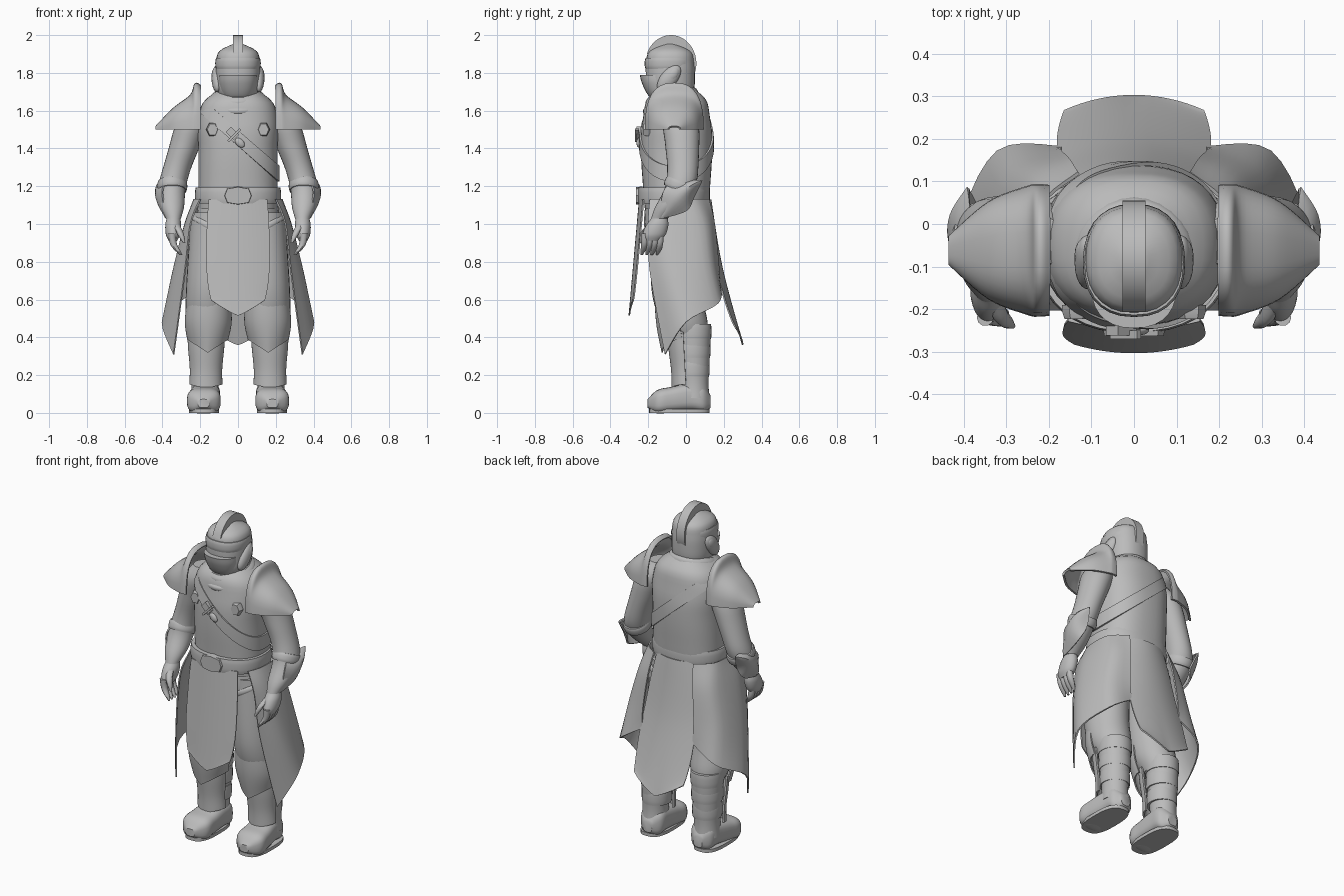
import bpy, bmesh
from math import sin, cos, pi, radians, copysign
from mathutils import Vector, Matrix

if "Cube" in bpy.data.objects:
    bpy.data.objects.remove(bpy.data.objects["Cube"])

grey = bpy.data.materials.new("plain grey")
grey.use_nodes = True
grey.diffuse_color = (.5, .5, .5, 1)
grey.node_tree.nodes["Principled BSDF"].inputs["Base Color"].default_value = grey.diffuse_color


def finish(name, bm, mirror=False, thickness=0, matrix=None):
    """Turn a bmesh into a named, smoothed object."""
    if matrix:
        bm.transform(matrix)
    bmesh.ops.remove_doubles(bm, verts=bm.verts, dist=1e-5)
    bmesh.ops.recalc_face_normals(bm, faces=bm.faces)
    mesh = bpy.data.meshes.new(name)
    bm.to_mesh(mesh)
    bm.free()
    mesh.materials.append(grey)
    ob = bpy.data.objects.new(name, mesh)
    bpy.context.collection.objects.link(ob)
    bpy.ops.object.select_all(action='DESELECT')
    bpy.context.view_layer.objects.active = ob
    ob.select_set(True)
    if thickness:
        solid = ob.modifiers.new("thickness", 'SOLIDIFY')
        solid.thickness, solid.offset = thickness, 0
        bpy.ops.object.modifier_apply(modifier=solid.name)
    bpy.ops.object.shade_smooth_by_angle(angle=radians(40))
    if mirror:
        ob.modifiers.new("mirror", 'MIRROR').use_mirror_merge = False


def sample(points, t):
    """Point at t (from 0 to 1) on a smooth curve through the points."""
    last = len(points) - 1
    t *= last
    i = max(0, min(int(t), last - 1))
    t -= i
    quad = [points[max(0, min(last, i + k))] for k in (-1, 0, 1, 2)]
    return [b + t / 2 * (c - a + t * (2*a - 5*b + 4*c - d + t * (3*(b - c) + d - a)))
            for a, b, c, d in zip(*quad)]


def resample(points, steps):
    total = steps * (len(points) - 1)
    return [sample(points, i / total) for i in range(total + 1)]


def number(values, t):
    """Smoothly varying number, from a few evenly spaced values."""
    return sample([(v,) for v in values], t)[0]


def grid(bm, rows, closed=False):
    """Quads between rows of points."""
    verts = [[bm.verts.new(p) for p in row] for row in rows]
    n = len(verts[0])
    for lower, upper in zip(verts, verts[1:]):
        for j in range(n if closed else n - 1):
            k = (j + 1) % n
            bm.faces.new((lower[j], lower[k], upper[k], upper[j]))
    return verts


def oval(angle, square):
    return [copysign(abs(f(angle)) ** (2 / square), f(angle)) for f in (cos, sin)]


def limb(name, path, widths, depth=(1,), square=2, sides=28, steps=24, along='Z',
         front_only=False, tips=(0, 0), **options):
    """Oval sections swept along a path; front_only leaves an open half shell."""
    rows = []
    for i in range(steps + 1):
        t = i / steps
        centre, width = Vector(sample(path, t)), number(widths, t)
        thick = width * number(depth, t)
        row = []
        for j in range(sides + front_only):
            angle = -pi * j / sides if front_only else 2 * pi * j / sides
            u, v = oval(angle, square)
            offset = (width * u, thick * v, number(tips, t) * abs(u)) if along == 'Z' else (width * u, 0, thick * v)
            row.append(centre + Vector(offset))
        rows.append(row)
    bm = bmesh.new()
    verts = grid(bm, rows, not front_only)
    if not front_only:
        bm.faces.new(verts[0])
        bm.faces.new(verts[-1])
    finish(name, bm, **options)


def band(name, centre, width, depth, height, tilt=0, axis='X', bevel=.004, **options):
    """Raised hoop with softened rims."""
    limb(name, [(0, 0, -height / 2), (0, 0, height / 2)], (width - bevel, width, width, width - bevel),
         (depth,), matrix=Matrix.Translation(centre) @ Matrix.Rotation(radians(tilt), 4, axis), **options)


def sheet(name, rows, steps=5, thickness=.008, **options):
    """Thin curved sheet through a small net of points."""
    columns = zip(*[resample(row, steps) for row in rows])
    bm = bmesh.new()
    grid(bm, [resample(column, steps) for column in columns])
    finish(name, bm, thickness=thickness, **options)


def blob(name, centre, size, tilt, axis, box=False, **options):
    """Stretched ball or block."""
    matrix = Matrix.Translation(centre) @ Matrix.Rotation(radians(tilt), 4, axis) @ Matrix.Diagonal((*size, 1))
    bm = bmesh.new()
    if box:
        bmesh.ops.create_cube(bm, size=2)
    else:
        bmesh.ops.create_uvsphere(bm, u_segments=20, v_segments=12, radius=1)
    finish(name, bm, matrix=matrix, **options)


# Torso and waist
waist, neck = Vector((0, -.05, 1.08)), Vector((0, -.05, 1.72))
torso_widths = (.21, .21, .21, .21, .215, .185, .09)
torso_depths = (.8, .85, .9, .84, 1)
limb("torso", [waist, neck], torso_widths, torso_depths, square=2.4, sides=40)
limb("hips", [(0, -.05, .88), (0, -.05, 1.12)], (.2, .22, .21), (.78,))
band("belt", (0, -.065, 1.15), .228, .84, .085, square=2.3, sides=40)
limb("belt_buckle", [(0, -.23, 1.15), (0, -.264, 1.15)], (.075, .07), (.65,), square=3, sides=8, steps=1, along='Y')


# Diagonal strap that follows the torso
def on_torso(angle, z):
    t = (z - waist.z) / (neck.z - waist.z)
    width = number(torso_widths, t) + .005
    u, v = oval(angle, 2.4)
    return Vector((width * u, waist.y + v * (width * number(torso_depths, t)), z))


strap = []
for edge in (-.042, 0, .042):
    line = []
    for j in range(65):
        angle, z = 2 * pi * j / 64, 1.45
        for _ in range(12):
            z = (z + min(1.66, 1.455 + edge - .88 * on_torso(angle, z).x)) / 2
        line.append(on_torso(angle, z))
    strap.append(line)
sheet("chest_strap", strap, steps=1, thickness=.01)
blob("strap_buckle", (-.03, -.25, 1.48), (.03, .012, .02), 45, 'Y', box=True)
blob("strap_pin", (-.02, -.26, 1.47), (.006, .01, .045), 45, 'Y', box=True)
blob("strap_tip", (.01, -.25, 1.43), (.02, .012, .03), -45, 'Y')
limb("chest_badge", [(.135, -.19, 1.5), (.135, -.224, 1.5)], (.034, .034, .028), (1.2,),
     sides=6, steps=2, along='Y', mirror=True)

# Collar rolls, dipping at the front
band("collar", (0, -.075, 1.665), .14, 1, .07, tilt=14, bevel=.02)
band("lower_collar", (0, -.075, 1.63), .155, 1, .05, tilt=14, bevel=.02)

# Helmet, mask and crest
limb("helmet", [(0, -.08, 1.6), (0, -.085, 1.957)], (.08, .085, .112, .118, .116, .1, .02), (1.1,), square=2.3)
limb("face_mask", [(0, -.11, 1.64), (0, -.15, 1.79)], (.05, .085, .1, .1), (.95,), square=2.3)
band("visor_brow", (0, -.09, 1.85), .12, 1.07, .06, square=2.3)
blob("ear_guard", (.11, -.09, 1.77), (.03, .045, .085), -38, 'X', mirror=True)
blob("ear_cap", (.12, -.075, 1.785), (.02, .03, .05), -38, 'X', mirror=True)
bm = bmesh.new()
crest = []
for i in range(25):
    angle = radians(160 - 200 * i / 24)
    crest.append([(x, r * cos(angle) - .08, 1.85 + (r + .015) * sin(angle))
                  for x, r in ((-.027, .07), (-.027, .135), (.027, .135), (.027, .07))])
grid(bm, crest, closed=True)
bmesh.ops.holes_fill(bm, edges=bm.edges)
finish("helmet_crest", bm)

# Shoulder plates: arches along a ridge, with a raised inner rim
ridge = [(.2, 1.73), (.225, 1.74), (.25, 1.68), (.34, 1.61), (.432, 1.515)]
arches = []
for i in range(25):
    x, top = sample(ridge, i / 24)
    half = number((.148, .15, .146, .11, .03), i / 24)
    arch = [oval(pi * k / 16, 2.6) for k in range(17)]
    arches.append([(x, -.062 - half * u, 1.5 + (top - 1.5) * v) for u, v in arch])
sheet("shoulder_plate", arches, steps=1, thickness=.012, mirror=True)

# Arms, cuffs and forearm blades
elbow, wrist = (.348, -.03, 1.2), (.342, -.14, 1.03)
limb("arm", [(.21, -.04, 1.62), (.28, -.02, 1.42), elbow, wrist],
     (.05, .085, .082, .075, .073, .065, .04), (1.1,), mirror=True)
band("elbow_cuff", elbow, .079, 1.1, .05, tilt=-22, mirror=True)
sheet("forearm_blade", [[(.38, -.13, 1.03)] * 3,
                        [(.4, -.12, 1.17), (.43, -.05, 1.13), (.39, 0, 1.07)],
                        [(.38, -.05, 1.22), (.43, .02, 1.2), (.37, .04, 1.14)],
                        [(.39, .085, 1.23)] * 3], mirror=True)

# Hands
limb("palm", [wrist, (.345, -.18, .91)], (.036, .042, .038, .022), (1.2, 1.5, 1.8), mirror=True)
finger_widths = (.02, .019, .016, .006)
for i, finger in enumerate(("index", "middle", "ring", "little")):
    y = -.22 + .027 * i
    limb(finger + "_finger", [(.35, y, .95), (.34, y, .89), (.3, y - .015, .835)], finger_widths,
         sides=10, steps=10, mirror=True)
limb("thumb", [(.33, -.18, 1), (.31, -.22, .96), (.285, -.24, .9)], finger_widths,
     sides=10, steps=10, mirror=True)


# Hanging cloth in front and behind, ending in a point
def apron(name, path, widths, bow, point):
    rows = []
    for i in range(25):
        t = i / 24
        _, y, z = sample(path, t)
        half = number(widths, t)
        rows.append([(half * v, y + bow * v * v, z + point * t ** 4 * abs(v) ** 1.2)
                     for v in (k / 8 for k in range(-8, 9))])
    sheet(name, rows, steps=1)


apron("front_apron", [(0, -.245, 1.13), (0, -.27, .85), (0, -.3, .515)], (.155, .165, .165, .14), .02, .08)
apron("back_apron", [(0, .13, 1.13), (0, .19, .77), (0, .3, .36)], (.125, .16, .18, .165), -.035, .09)

# Side cloths: front edge, two outer folds and back edge at four heights
sheet("side_cloth", [[(.2, -.19, 1.13), (.23, -.1, 1.13), (.22, .04, 1.13), (.13, .12, 1.13)],
                     [(.25, -.2, 1), (.28, -.09, 1), (.25, .09, 1), (.15, .15, 1)],
                     [(.28, -.19, .75), (.34, -.07, .76), (.3, .12, .78), (.17, .17, .8)],
                     [(.34, -.11, .31), (.4, 0, .48), (.32, .17, .58), (.17, .18, .68)]], mirror=True)

# Legs, thigh straps and knee plates
limb("thigh", [(.13, -.05, 1.06), (.155, -.05, .65), (.165, .02, .4)], (.12, .12, .12, .115, .085), (1.1,),
     mirror=True)
band("thigh_strap", (.14, -.05, .98), .128, 1.1, .03, tilt=-30, axis='Y', mirror=True)
limb("knee_plate", [(.155, -.05, .65), (.16, -.02, .32)], (.113, .12, .105), front_only=True,
     tips=(-.08, .07), thickness=.008, mirror=True)

# Boots, wraps and shin plates
limb("boot_shaft", [(.17, .035, .47), (.175, .045, .08)], (.09, .088, .08, .072, .075), (1.06,), mirror=True)
for i in range(3):
    band("boot_wrap", (.17, .037, .43 - .1 * i), .093 - .005 * i, 1.05, .08, bevel=.002, mirror=True)
limb("shin_plate", [(.168, -.015, .43), (.17, 0, .13)], (.095, .09, .08, .082), (.85,), front_only=True,
     tips=(0, .02), thickness=.012, mirror=True)
limb("boot_foot", [(.17, .13, .06), (.17, .05, .085), (.18, -.1, .067), (.182, -.203, .05)],
     (.03, .07, .077, .085, .085, .03), (1.1, 1, .76, .75), square=3, along='Y', mirror=True)
limb("boot_sole", [(.18, -.035, 0), (.18, -.035, .02)], (.08, .08), (2,), square=2.8, steps=1, mirror=True)
